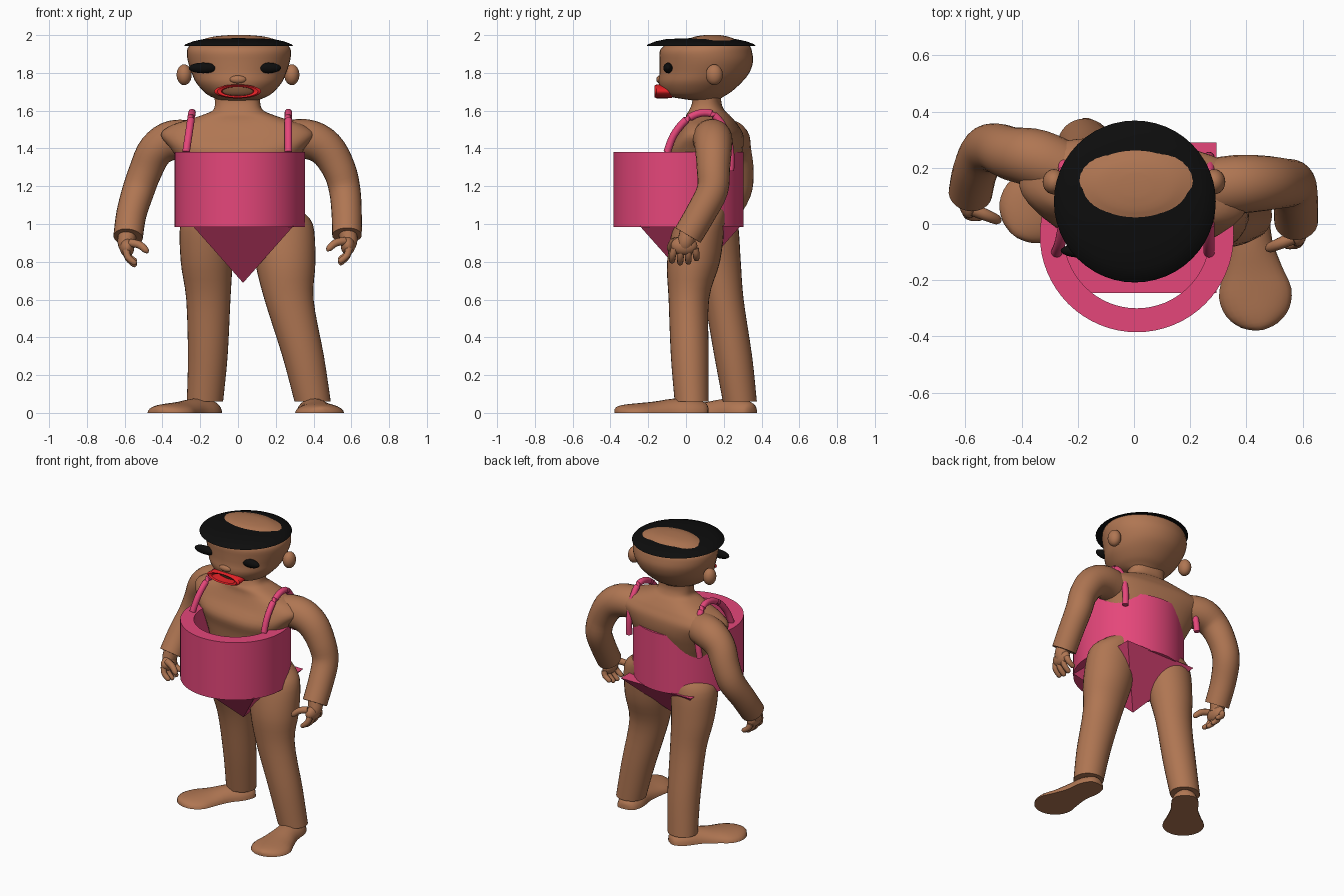
import bpy, bmesh, math
from mathutils import Vector

if "Cube" in bpy.data.objects:
    bpy.data.objects.remove(bpy.data.objects["Cube"])

def material(name, rgb):
    m = bpy.data.materials.new(name)
    m.diffuse_color = (*rgb, 1)
    m.use_nodes = True
    m.node_tree.nodes["Principled BSDF"].inputs["Base Color"].default_value = m.diffuse_color
    return m

SKIN = material("brown skin", (0.43, 0.18, 0.085))
PINK = material("pink cloth", (0.78, 0.062, 0.195))
BLACK = material("black", (0.004, 0.004, 0.004))
RED = material("red lips", (0.80, 0.016, 0.02))

def loft(name, rings, mat, closed=False, angle=40):
    """Skin a list of point rings; cap the ends, or join last to first."""
    bm = bmesh.new()
    vs = [[bm.verts.new(p) for p in r] for r in rings]
    n = len(vs[0])
    pairs = list(zip(vs, vs[1:])) + ([(vs[-1], vs[0])] if closed else [])
    for a, b in pairs:
        for i in range(n):
            j = (i + 1) % n
            bm.faces.new((a[i], a[j], b[j], b[i]))
    if not closed:
        bm.faces.new(vs[0])
        bm.faces.new(vs[-1])
    bmesh.ops.recalc_face_normals(bm, faces=bm.faces)
    me = bpy.data.meshes.new(name)
    bm.to_mesh(me)
    bm.free()
    me.materials.append(mat)
    ob = bpy.data.objects.new(name, me)
    bpy.context.collection.objects.link(ob)
    bpy.ops.object.select_all(action='DESELECT')
    ob.select_set(True)
    bpy.context.view_layer.objects.active = ob
    bpy.ops.object.shade_smooth_by_angle(angle=math.radians(angle))
    return ob

def spline(pts, steps=4):
    """Catmull-Rom interpolation of tuples of any length."""
    out = []
    for i in range(len(pts) - 1):
        p0, p1, p2, p3 = (pts[max(i - 1, 0)], pts[i], pts[i + 1], pts[min(i + 2, len(pts) - 1)])
        for s in range(steps):
            t = s / steps
            out.append(tuple(0.5 * (2 * b + (c - a) * t + (2 * a - 5 * b + 4 * c - d) * t * t
                                    + (3 * b - a - 3 * c + d) * t ** 3)
                             for a, b, c, d in zip(p0, p1, p2, p3)))
    return out + [pts[-1]]

def oval(x, y, z, rx, ry, n=32, power=1.0, yaw=0.0):
    """Horizontal ring; power below 1 makes it boxier."""
    pts = []
    for i in range(n):
        a = 2 * math.pi * i / n
        c, s = math.cos(a), math.sin(a)
        u = math.copysign(abs(c) ** power, c) * rx
        v = math.copysign(abs(s) ** power, s) * ry
        pts.append((x + u * math.cos(yaw) - v * math.sin(yaw),
                    y + u * math.sin(yaw) + v * math.cos(yaw), z))
    return pts

def tube(name, pts, mat, n=16, steps=4):
    """Round tube along (x, y, z, radius) points."""
    pts = spline(pts, steps)
    rings = []
    for i, p in enumerate(pts):
        t = (Vector(pts[min(i + 1, len(pts) - 1)][:3]) - Vector(pts[max(i - 1, 0)][:3])).normalized()
        ref = Vector((1, 0, 0)) if abs(t.y) > 0.8 else Vector((0, 1, 0))
        u = (ref - t * ref.dot(t)).normalized()
        v = t.cross(u)
        rings.append([Vector(p[:3]) + p[3] * (u * math.cos(a) + v * math.sin(a))
                      for a in (2 * math.pi * k / n for k in range(n))])
    return loft(name, rings, mat)

def ball(name, c, r, mat):
    """Ellipsoid."""
    rings = [oval(c[0], c[1], c[2] + r[2] * math.sin(a), r[0] * math.cos(a), r[1] * math.cos(a), 24)
             for a in (math.radians(-88 + 176 * k / 14) for k in range(15))]
    return loft(name, rings, mat)

# Torso and neck: (x, y, z, rx, ry)
torso = [(.04, .10, .93, .20, .09), (.045, .10, .985, .31, .13), (.03, .09, 1.06, .28, .14),
         (.01, .09, 1.2, .27, .15), (.0, .10, 1.3, .30, .17), (.0, .105, 1.39, .35, .19),
         (.0, .13, 1.47, .41, .165), (.0, .13, 1.52, .36, .14), (.0, .125, 1.55, .27, .125),
         (.0, .115, 1.58, .18, .11), (.0, .11, 1.605, .13, .09), (-.003, .11, 1.65, .12, .075),
         (-.003, .11, 1.72, .125, .08)]
loft("torso", [oval(*p, n=40, power=.8, yaw=-.1) for p in spline(torso)], SKIN)

# Head: (front y, back y, z, half width)
head = [(.03, .17, 1.655, .10), (-.09, .20, 1.675, .15), (-.125, .24, 1.70, .185),
        (-.145, .295, 1.75, .228), (-.14, .335, 1.80, .25), (-.14, .355, 1.86, .27),
        (-.14, .35, 1.91, .276), (-.12, .34, 1.94, .265), (-.07, .315, 1.96, .235),
        (.01, .26, 1.979, .185), (.05, .22, 1.993, .13), (.10, .18, 2.0, .05)]
loft("head", [oval(.005, (f + b) / 2, z, w, (b - f) / 2, 40) for f, b, z, w in spline(head, 3)], SKIN)
ball("nose", (0, -.135, 1.765), (.045, .022, .022), SKIN)
for side, word in ((-1, "left"), (1, "right")):
    ball(word + "_ear", (side * .285, .15, 1.79), (.04, .045, .055), SKIN)
ball("left_eye", (-.185, -.095, 1.826), (.076, .025, .028), BLACK)
ball("right_eye", (.16, -.095, 1.826), (.068, .025, .028), BLACK)

# Cap: shallow dome that the crown of the head pokes through
cap = [(.288, 1.943), (.282, 1.951), (.24, 1.967), (.19, 1.978), (.1, 1.983), (.01, 1.984)]
loft("cap", [oval(.003, .08, z, r, r, 48) for r, z in cap], BLACK)

# Lips: flat oval tube pointing forwards, (rx, rz, y)
lips = [(.115, .036, -.075), (.124, .037, -.155), (.108, .032, -.166), (.086, .024, -.16), (.078, .022, -.075)]
loft("lips", [[(p[0] - .002, y, p[1] + 1.702) for p in oval(0, 0, 0, rx, rz)] for rx, rz, y in lips],
     RED, closed=True)

# Swim ring and pointed pyramid below it
ring = [(.345, .985), (.345, 1.38), (.26, 1.38), (.26, .985)]
loft("swim_ring", [oval(.01, -.04, z, r, r, 64) for r, z in ring], PINK, closed=True)
loft("pyramid_bottom", [oval(.027, .022, z, r, r, 4, yaw=math.pi / 4) for r, z in ((.378, .99), (.002, .69))], PINK)

# Shoulder straps
strap = [(-.10, 1.38), (-.065, 1.47), (0, 1.55), (.08, 1.588), (.15, 1.575), (.21, 1.49), (.235, 1.38), (.235, 1.28)]
for word, x, lean, dy in (("left", -.275, .03, .03), ("right", .267, 0, 0)):
    tube(word + "_strap", [(x + lean * (z - 1.38) / .2, y + dy * max(0, (y + .1) * 3), z, .02)
                           for y, z in strap], PINK)

# Legs: (x, y, z, rx, ry)
legs = {"left": [(-.175, .285, .06, .096, .09), (-.16, .25, .3, .105, .10), (-.157, .2, .6, .117, .105),
                 (-.165, .16, .8, .138, .13), (-.155, .13, 1.0, .15, .145), (-.13, .12, 1.08, .12, .12)],
        "right": [(.395, .03, .06, .096, .09), (.345, .02, .3, .11, .10), (.27, .015, .6, .13, .107),
                  (.25, .04, .8, .16, .14), (.228, .07, 1.0, .168, .135), (.2, .09, 1.08, .12, .12)]}
# Foot outline: (distance forward, half width, height)
foot = [(-.088, .02, .03), (-.07, .06, .055), (0, .085, .075), (.1, .085, .075), (.2, .108, .06),
        (.28, .13, .052), (.35, .112, .045), (.395, .065, .035), (.412, .015, .02)]
toes = {"left": (-.614, -.79), "right": (.13, -.99)}
for word, leg in legs.items():
    loft(word + "_leg", [oval(*p) for p in spline(leg)], SKIN)
    dx, dy = toes[word]
    x, y = leg[0][:2]
    rings = []
    for s, w, h in spline(foot, 3):
        arc = [(w * math.cos(a), h * math.sin(a)) for a in (math.pi * k / 12 for k in range(13))]
        rings.append([(x + dx * s - dy * u, y + dy * s + dx * u, v) for u, v in arc])
    loft(word + "_foot", rings, SKIN)

# Arms: (x, y, z, radius)
arms = {"left": [(-.20, .17, 1.44, .10), (-.34, .23, 1.445, .105), (-.435, .25, 1.39, .095),
                 (-.49, .27, 1.28, .088), (-.53, .26, 1.17, .085), (-.565, .19, 1.05, .08), (-.582, .11, .93, .078)],
        "right": [(.20, .12, 1.44, .10), (.36, .14, 1.45, .105), (.465, .145, 1.40, .098),
                  (.535, .145, 1.29, .088), (.565, .14, 1.18, .083), (.575, .08, 1.06, .08), (.577, .01, .94, .078)]}
for side, word in ((-1, "left"), (1, "right")):
    arm = arms[word]
    tube(word + "_arm", arm, SKIN, 24)
    wx, wy, wz, _ = arm[-1]

    def at(dx, dy, dz, r):
        return (wx + side * dx, wy + dy, wz + dz, r)
    # Palm, four fingers and a thumb
    tube(word + "_wrist", [at(0, .01, .03, .05), at(.01, -.01, -.03, .045), at(0, -.02, -.06, .04)], SKIN)
    ball(word + "_palm", at(.005, -.02, -.055, 0)[:3], (.038, .07, .05), SKIN)
    for k, length in enumerate((.062, .072, .068, .05)):
        y = -.07 + .036 * k
        tube(f"{word}_finger_{k + 1}", [at(.01, y, -.07, .02), at(.0, y * 1.15, -.075 - length * .5, .018),
                                        at(-.035, y * 1.2, -.075 - length, .015),
                                        at(-.042, y * 1.2, -.082 - length, .004)], SKIN, 10, 3)
    tube(word + "_thumb", [at(-.01, -.06, -.03, .022), at(-.06, -.08, -.04, .021),
                           at(-.095, -.095, -.07, .017), at(-.102, -.098, -.085, .004)], SKIN, 10, 3)
